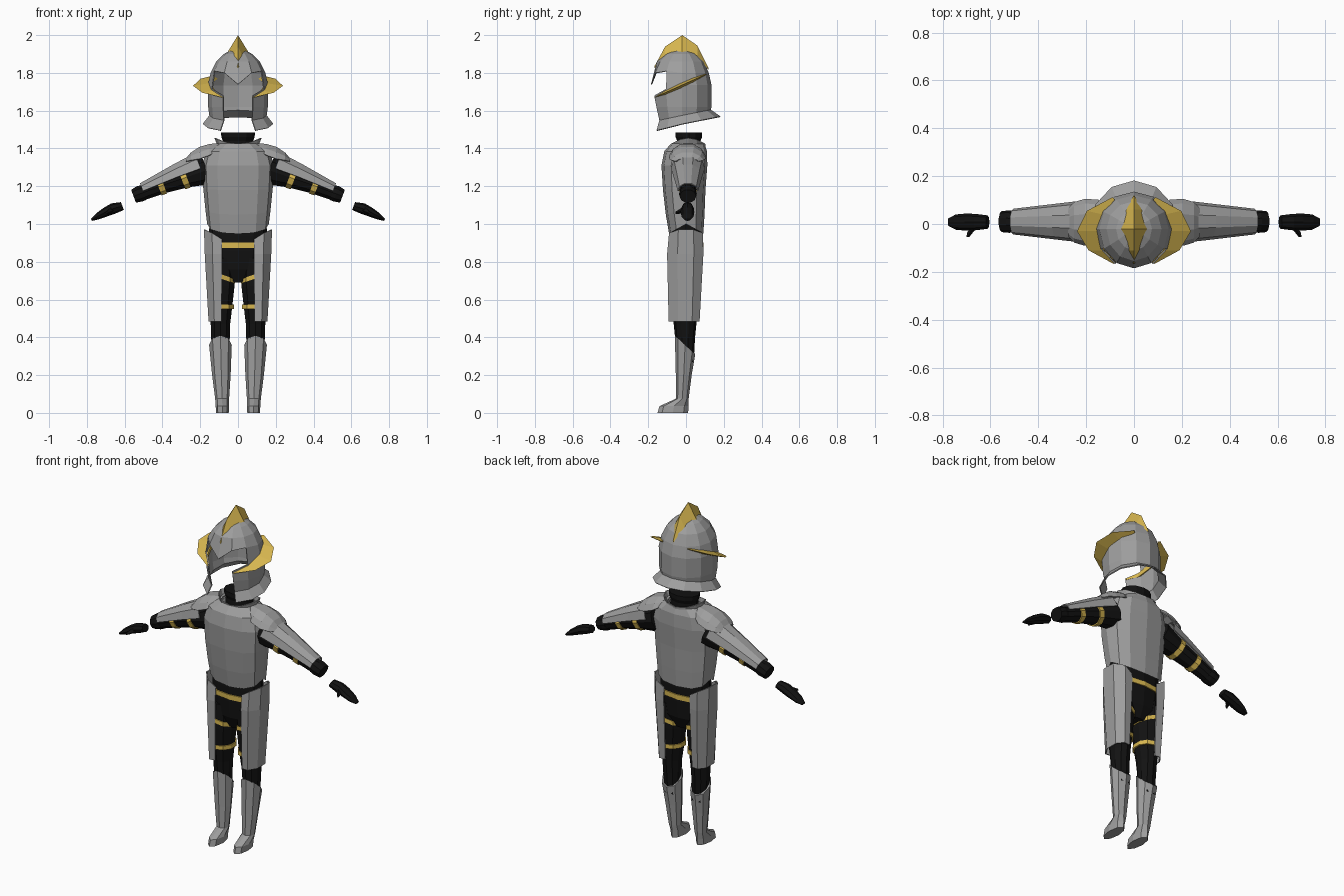
import bpy, bmesh
from math import sin, cos, pi, radians

if "Cube" in bpy.data.objects:
    bpy.data.objects.remove(bpy.data.objects["Cube"])


def material(name, rgb):
    m = bpy.data.materials.new(name)
    m.diffuse_color = (*rgb, 1)
    m.use_nodes = True
    m.node_tree.nodes["Principled BSDF"].inputs["Base Color"].default_value = m.diffuse_color
    return m


STEEL = material("steel", (0.34, 0.34, 0.34))
GOLD = material("gold", (0.68, 0.47, 0.08))
CLOTH = material("black_cloth", (0.006, 0.006, 0.006))


def loft(name, rings, mat, closed=True, caps=True, mirror=False, thick=0, skip=None):
    """Skin equal-length rings of points; skip(i, k) leaves a quad open."""
    bm = bmesh.new()
    rows = [[bm.verts.new(p) for p in r] for r in rings]
    n = len(rows[0])
    for i in range(len(rows) - 1):
        for k in range(n if closed else n - 1):
            if skip and skip(i, k):
                continue
            j = (k + 1) % n
            bm.faces.new((rows[i][k], rows[i][j], rows[i + 1][j], rows[i + 1][k]))
    if caps and closed:
        bm.faces.new(rows[0])
        bm.faces.new(rows[-1])
    bmesh.ops.remove_doubles(bm, verts=bm.verts, dist=0.0005)
    loose = [v for v in bm.verts if not v.link_faces]
    bmesh.ops.delete(bm, geom=loose, context='VERTS')
    bmesh.ops.recalc_face_normals(bm, faces=bm.faces)
    me = bpy.data.meshes.new(name)
    bm.to_mesh(me)
    bm.free()
    me.materials.append(mat)
    ob = bpy.data.objects.new(name, me)
    bpy.context.collection.objects.link(ob)
    if thick:
        mod = ob.modifiers.new("thickness", 'SOLIDIFY')
        mod.thickness = thick
    if mirror:
        ob.modifiers.new("mirror", 'MIRROR')
    return ob


def oval(cx, cy, z, rx, ry, n=10, tilt_x=0, tilt_y=0, square=1.0):
    """Horizontal ring, optionally sloped and squared off."""
    pts = []
    for k in range(n):
        c, s = cos(2 * pi * k / n), sin(2 * pi * k / n)
        c = abs(c) ** square * (1 if c > 0 else -1)
        s = abs(s) ** square * (1 if s > 0 else -1)
        pts.append((cx + rx * s, cy - ry * c, z + tilt_x * rx * s - tilt_y * ry * c))
    return pts


def sleeve(x, z, ry, rz, n=10, start=0, end=360, y=0.01):
    """Ring across the drooping arm; a partial range gives an open arc."""
    full = end - start >= 360
    pts = []
    for k in range(n):
        a = radians(start + (end - start) * k / (n if full else n - 1))
        pts.append((x + 0.35 * rz * sin(a), y + ry * cos(a), z + 0.94 * rz * sin(a)))
    return pts


# Helmet: twelve columns, column 0 at the front, open face and flared rim
def helmet_ring(z, tilt, r, front, back, lift=None):
    pts = []
    for k in range(12):
        c, s = cos(k * pi / 6), sin(k * pi / 6)
        dz = (lift or {}).get(min(k, 12 - k), 0)
        pts.append((r * s, -0.02 - r * c * (front if c > 0 else back), z - tilt * c + dz))
    return pts


helmet = [
    helmet_ring(1.94, 0, 0, 1, 1),
    helmet_ring(1.90, 0, 0.075, 1.2, 1),
    helmet_ring(1.86, 0, 0.115, 1.17, 1),
    helmet_ring(1.80, 0, 0.145, 1.14, 0.97, {0: -0.06, 2: 0.01}),
    helmet_ring(1.735, 0, 0.16, 1.07, 0.97, {1: -0.055, 2: -0.02}),
    helmet_ring(1.62, 0, 0.158, 1.0, 0.98),
    helmet_ring(1.575, 0.03, 0.152, 0.92, 1.0),
    helmet_ring(1.53, 0.04, 0.187, 0.84, 1.08),
]
loft("helmet", helmet, STEEL, caps=False, thick=0.006,
     skip=lambda i, k: (i == 3 and k in (0, 1, 10, 11)) or (i > 3 and k in (0, 11)))

# Helmet crest: ridge with a tall peak
crest = [(-0.167, 1.835, 0.002, 1.825), (-0.11, 1.94, 0.026, 1.885), (-0.02, 2.0, 0.055, 1.91),
         (0.06, 1.945, 0.032, 1.89), (0.12, 1.825, 0.002, 1.815)]
loft("helmet_crest", [[(-w, y, b), (0, y, t), (w, y, b)] for y, t, w, b in crest], GOLD)

# Helmet side wings: crescents sloping up toward the back
wing = [(0.085, -0.167, 0.075, -0.160, 0.003), (0.19, -0.11, 0.122, -0.11, 0.012),
        (0.238, -0.03, 0.145, -0.03, 0.015), (0.197, 0.055, 0.132, 0.04, 0.012),
        (0.09, 0.112, 0.08, 0.102, 0.003)]
loft("helmet_wing", [[(xo, yo, 1.745 + 0.45 * yo), (xi, yi, 1.745 + 0.45 * yi + t),
                      (xi, yi, 1.745 + 0.45 * yi - t)] for xo, yo, xi, yi, t in wing],
     GOLD, mirror=True)

# Neck
loft("neck", [oval(0, 0.015, z, rx, ry, 12) for z, rx, ry in
              [(1.36, 0.085, 0.065), (1.44, 0.08, 0.062), (1.46, 0.088, 0.07),
               (1.485, 0.09, 0.07)]], CLOTH)

# Breastplate: lower edge dips at the front and back centre
torso = []
for z, rx, yf, yb, dip in [(1.0, 0.163, -0.09, 0.092, 0.05), (1.08, 0.173, -0.107, 0.098, 0.03),
                           (1.19, 0.184, -0.122, 0.103, 0.01), (1.31, 0.19, -0.13, 0.113, 0),
                           (1.385, 0.17, -0.115, 0.111, 0), (1.425, 0.105, -0.08, 0.098, 0)]:
    ring = oval(0, (yf + yb) / 2, z, rx, (yb - yf) / 2, 12, square=0.8)
    half = (yb - yf) / 2
    torso.append([(x, y, zz - dip * abs(y - (yf + yb) / 2) / half) for x, y, zz in ring])
loft("breastplate", torso, STEEL, caps=False)

# Collar: flared, highest at the sides
collar = [oval(0, 0.012, 1.405, 0.1, 0.085, 12),
          [(x, y, z + 2.2 * x * x) for x, y, z in oval(0, 0.012, 1.425, 0.12, 0.085, 12)]]
loft("collar", collar, STEEL, caps=False, thick=0.005)

# Shoulder guards
pauldron = []
for x, top, low, w in [(0.09, 1.428, 1.40, 0.06), (0.15, 1.424, 1.365, 0.095),
                       (0.205, 1.408, 1.345, 0.098), (0.25, 1.378, 1.338, 0.085),
                       (0.275, 1.348, 1.332, 0.06)]:
    pauldron.append([(x, 0.007 + w * u, low + (top - low) * v) for u, v in
                     [(-1, 0), (-0.8, 0.55), (-0.35, 1), (0.35, 1), (0.8, 0.55), (1, 0)]])
loft("shoulder_guard", pauldron, STEEL, closed=False, mirror=True, thick=0.006)

# Sleeves, gold arm bands and cuffs
loft("sleeve", [sleeve(*s) for s in [(0.165, 1.285, 0.075, 0.082), (0.28, 1.245, 0.06, 0.056),
                                     (0.40, 1.205, 0.049, 0.046), (0.51, 1.163, 0.041, 0.041)]],
     CLOTH, mirror=True)
for name, x, z, ry, rz in [("upper_arm_band", 0.285, 1.243, 0.066, 0.061),
                           ("forearm_band", 0.407, 1.202, 0.054, 0.051)]:
    loft(name, [sleeve(x + d, z - 0.35 * d, ry, rz) for d in (-0.014, 0.014)],
         GOLD, mirror=True)
loft("cuff", [sleeve(*s) for s in [(0.50, 1.166, 0.043, 0.043), (0.52, 1.16, 0.047, 0.045),
                                   (0.553, 1.147, 0.044, 0.038)]], CLOTH, mirror=True)

# Arm plates covering the top half of the sleeves
loft("arm_plate", [sleeve(x, z, ry, rz, 6, -4, 184) for x, z, ry, rz in
                   [(0.20, 1.30, 0.09, 0.085), (0.32, 1.255, 0.076, 0.068),
                    (0.505, 1.178, 0.054, 0.042)]],
     STEEL, closed=False, mirror=True, thick=0.006)

# Gloved hands and thumbs
loft("hand", [sleeve(x, z, ry, rz, 8, y=0.008) for x, z, ry, rz in
              [(0.612, 1.095, 0.028, 0.022), (0.66, 1.082, 0.034, 0.029),
               (0.70, 1.064, 0.036, 0.025), (0.745, 1.04, 0.032, 0.017),
               (0.776, 1.022, 0.016, 0.006)]], CLOTH, mirror=True)
loft("thumb", [[(x + r * cos(a), y, z + r * sin(a)) for a in (0, pi / 2, pi, 3 * pi / 2)]
               for x, y, z, r in [(0.668, -0.015, 1.075, 0.016), (0.685, -0.035, 1.066, 0.012),
                                  (0.695, -0.055, 1.06, 0.006)]], CLOTH, mirror=True)

# Hips and belt
loft("hips", [oval(0, 0, z, rx, ry, 12, square=0.9) for z, rx, ry in
              [(1.03, 0.148, 0.08), (0.94, 0.155, 0.085), (0.86, 0.15, 0.087),
               (0.76, 0.13, 0.08), (0.69, 0.07, 0.05)]], CLOTH)
loft("belt", [oval(0, 0, z, 0.158, 0.093, 12, square=0.9) for z in (0.873, 0.902)], GOLD)

# Trouser legs and thigh bands
loft("trouser_leg", [oval(cx, cy, z, rx, ry) for z, cx, cy, rx, ry in
                     [(0.82, 0.085, -0.005, 0.068, 0.08), (0.67, 0.089, -0.008, 0.074, 0.08),
                      (0.55, 0.092, -0.008, 0.063, 0.07), (0.47, 0.093, -0.005, 0.054, 0.06),
                      (0.40, 0.093, -0.005, 0.052, 0.053), (0.27, 0.09, -0.005, 0.046, 0.046)]],
     CLOTH, mirror=True)
for name, z, rx, ry, tilt in [("upper_thigh_band", 0.722, 0.078, 0.085, 0.35),
                              ("lower_thigh_band", 0.562, 0.070, 0.077, 0.0)]:
    loft(name, [oval(0.089, -0.008, z + d, rx, ry, tilt_x=tilt) for d in (-0.012, 0.012)],
         GOLD, mirror=True)

# Thigh plates wrapping the outside of each leg
thigh = []
for z, slope, xi, xo, yf, yb in [(0.97, 1, 0.085, 0.18, -0.09, 0.09),
                                 (0.84, 0, 0.085, 0.176, -0.1, 0.092),
                                 (0.485, 0, 0.088, 0.156, -0.092, 0.072)]:
    mid = xi + 0.55 * (xo - xi)
    inner, bend = z - 0.05 * slope, z - 0.018 * slope
    thigh.append([(xi, yf * 0.96, inner), (mid, yf, bend), (xo, yf * 0.45, z),
                  (xo, yb * 0.45, z), (mid, yb, bend), (xi, yb * 0.96, inner)])
loft("thigh_plate", thigh, STEEL, closed=False, mirror=True, thick=0.006)

# Shin guards with pointed feet; top edge slopes down to the back
shin = [oval(0.093, -0.005, 0.36, 0.06, 0.054, 8, tilt_y=-0.9),
        oval(0.088, -0.012, 0.20, 0.049, 0.042, 8),
        oval(0.084, -0.02, 0.075, 0.037, 0.034, 8),
        oval(0.083, -0.063, 0.036, 0.035, 0.077, 8),
        oval(0.083, -0.07, 0.0, 0.034, 0.081, 8)]
loft("shin_guard", shin, STEEL, mirror=True)
